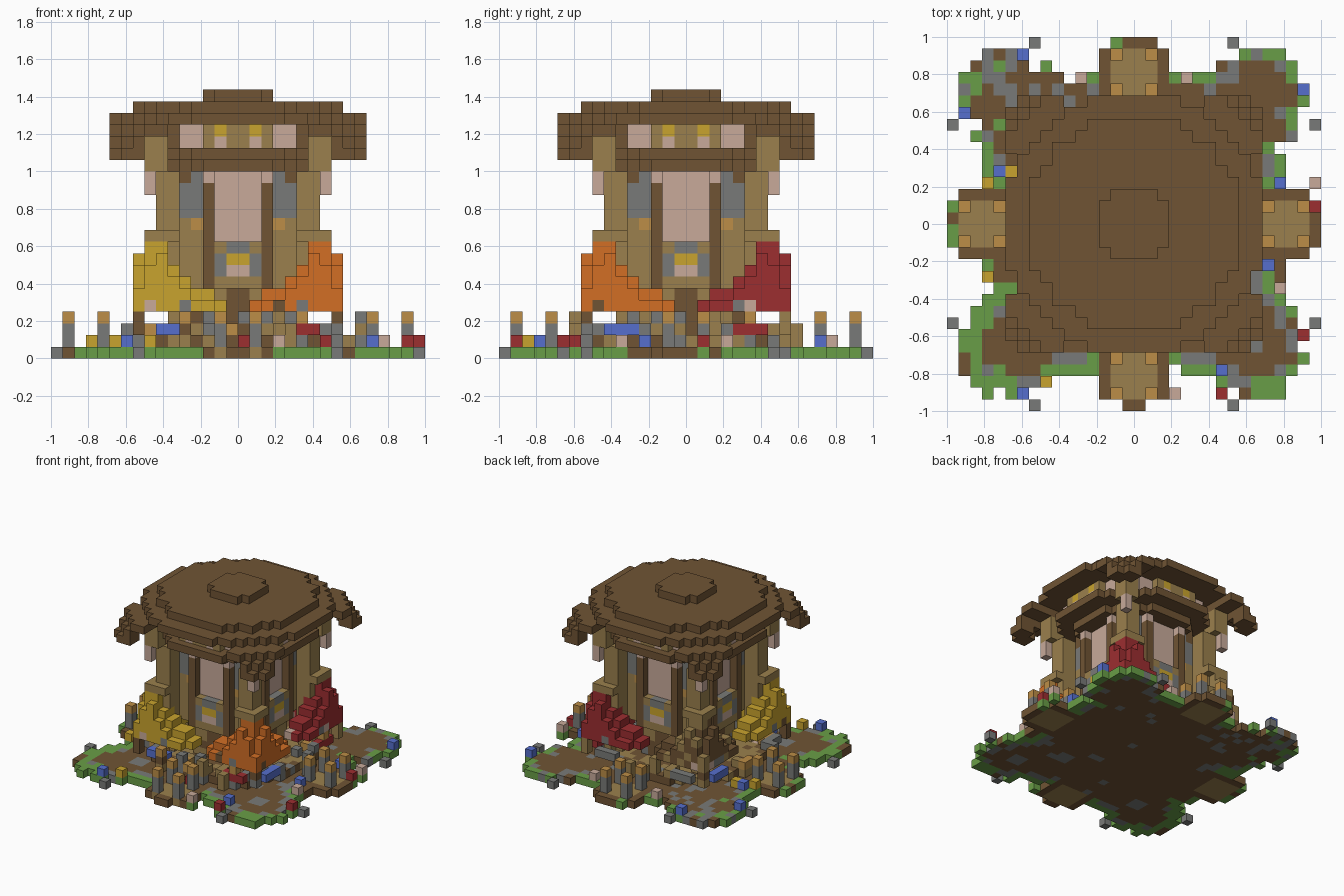
import bpy
import bmesh
import random
from math import hypot
from mathutils import Vector, noise

random.seed(7)
U = 1 / 16          # edge of one cube
HALF = 16           # cubes from centre to edge

if "Cube" in bpy.data.objects:
    bpy.data.objects.remove(bpy.data.objects["Cube"])

HEX = {
    "brown": "705434", "tan": "9B804D", "ochre": "BC8D47", "pink": "C8AA9A",
    "grey": "797A78", "green": "699E47", "yellow": "C9A42E", "orange": "D26E25",
    "red": "9C2E30", "blue": "566FCD",
}
NAMES = list(HEX)
MATS = []


def linear(pair):
    c = int(pair, 16) / 255
    return c / 12.92 if c < 0.04 else ((c + 0.055) / 1.055) ** 2.4


for name, code in HEX.items():
    m = bpy.data.materials.new(name)
    m.use_nodes = True
    rgba = [linear(code[n:n + 2]) for n in (0, 2, 4)] + [1]
    m.diffuse_color = rgba
    m.node_tree.nodes["Principled BSDF"].inputs["Base Color"].default_value = rgba
    MATS.append(m)

cells = {}          # (i, j, k) -> (part, colour)


def fold(n):
    """Distance index from the centre line, same on both sides."""
    return n if n >= 0 else -1 - n


def put(part, i, j, k, colour):
    cells[i, j, k] = (part, colour)


def plan():
    """All plan cells with their smaller and larger folded index and radius."""
    for i in range(-HALF, HALF):
        for j in range(-HALF, HALF):
            a, b = fold(i), fold(j)
            yield i, j, min(a, b), max(a, b), hypot(i + .5, j + .5)


def disc(part, k, radius, colour):
    for i, j, lo, hi, r in plan():
        if r < radius:
            put(part, i, j, k, colour)


def spot(part, x, y, k, colour):
    put(part, int(x // U), int(y // U), k, colour)


# Ground: lobed island with a grassy, stony edge
REACH = [16, 16, 15, 13, 13, 13, 13, 14, 14, 15, 15, 15, 15, 14, 0, 0]
land = {}
for i, j, lo, hi, r in plan():
    cut = random.random() < .12 and lo > 1
    if hi < REACH[lo] - cut - (lo == 1 and j < -14):
        land[i, j] = (lo, hi)
for (i, j), (lo, hi) in land.items():
    def missing(d):
        return any((i + p * d, j + q * d) not in land
                   for p, q in ((1, 0), (-1, 0), (0, 1), (0, -1)))
    n = noise.noise(Vector((i * .37, j * .37, 3.3)))
    colour = "brown"
    if missing(1):
        colour = "green" if n > .1 else random.choice(["green", "green", "brown", "grey"])
    elif missing(2):
        colour = "green" if n > .12 else "grey" if n > -.15 else "brown"
    elif n > .36:
        colour = "grey"
    if lo < 3 and hi > 10 and (lo == 2 or i > 10 or j < -10):
        colour = "brown"
    if lo < 2 and 11 <= hi <= 14:
        colour = "tan"
    put("ground", i, j, 0, colour)

# Four gates: pairs of short posts beside each path
for i, j, lo, hi, r in plan():
    if lo == 1 and hi in (11, 14):
        for k in (1, 2, 3):
            put("gate_posts", i, j, k, "ochre" if k == 3 else "grey")
    if (lo, hi) == (8, 15):
        put("edge_stones", i, j, 0, "grey")

# Plinth and the small fence around it, with a few painted blocks
for i, j, lo, hi, r in plan():
    if r < 9.3:
        put("plinth", i, j, 1, random.choice(["tan", "tan", "brown"]))
    if 7.6 < r < 10.6 and random.random() < .42:
        top = random.choice([1, 2, 2, 3])
        if hi in (6, 7):
            top = min(top, 2)
        for k in range(1, top + 1):
            put("fence", i, j, k, random.choice(["tan", "brown", "grey"]))
        if top > 1:
            put("fence", i, j, top, random.choice(["ochre", "tan", "grey"]))
        elif random.random() < .35:
            put("fence", i, j, 1, random.choice(["pink", "red", "blue"]))


def panel_colour(lo, hi, k):
    """Colour of the tower body from its place across one side."""
    if lo < 2:
        if k == 6 or (lo == 1 and k == 9):
            return "tan"
        if lo == 0:
            return {8: "yellow", 9: "grey"}.get(k, "pink")
        return "grey" if k in (7, 8) else "pink"
    if lo == 2:
        return "pink" if k == 15 else "brown"
    if k >= 12:
        return "brown" if k == 15 and lo == 4 else "grey"
    return "ochre" if k == 11 and (lo, hi) == (3, 4) else "tan"


# Central tower: narrow stem, then a body with recessed panels
for i, j, lo, hi, r in plan():
    for k in range(2, 6):
        if r < 5.2:
            base = random.choice(["tan", "brown", "grey"]) if k < 4 else "tan"
            put("stem", i, j, k, "brown" if lo < 1 and k > 2 else base)
    for k in range(6, 16):
        recess = lo < 2 and hi == 5 and k > 9
        if r < 6.4 and not recess:
            put("tower", i, j, k, panel_colour(lo, hi, k))

# Corner columns with flared heads and feet
for i, j, lo, hi, r in plan():
    for k in range(2, 19):
        shaft = 5 <= lo and hi <= 6 and 4 <= k < 16
        foot = lo == hi == 5 and k < 4
        head = 6 <= lo and hi <= 7 and k >= 16
        ledge = 5 <= lo and hi == 7 and k == 10
        if shaft or foot or head or ledge:
            put("columns", i, j, k, "tan")
        if lo == hi == 7 and k in (14, 15):
            put("columns", i, j, k, "pink")
        if lo == hi == 8 and k < 4:
            put("columns", i, j, k, random.choice(["tan", "brown", "grey"]))

# Stepped awnings wrapped around the corners, with goods below
TOPS = {1: 4, 2: 5, 3: 5, 4: 6, 5: 7, 6: 9, 7: 9}
OUTER = {6: 8, 7: 7, 8: 5}
AWNING = {(1, -1): "orange", (-1, -1): "yellow", (1, 1): "red", (-1, 1): "brown"}
GOODS = {(1, -1): ("blue", "red"), (-1, -1): ("grey", "blue"),
         (1, 1): ("red", "grey"), (-1, 1): ("blue", "grey")}
for i, j, lo, hi, r in plan():
    side = (1 if i >= 0 else -1, 1 if j >= 0 else -1)
    if 6 <= hi <= 8 and lo > 0:
        top = TOPS.get(lo, 9)
        if hi == 8:
            top = OUTER.get(lo, top - 1)
        for k in range(4, top + 1):
            colour = AWNING[side]
            if colour == "brown" and random.random() < .25:
                colour = "tan"
            if k == 4 and random.random() < .15:
                colour = random.choice(["grey", "brown", "pink"])
            put("awnings", i, j, k, colour)
    if hi == 8 and 4 <= lo <= 6:
        along_y = fold(j) == 8
        put("goods", i, j, 2, GOODS[side][along_y])

# Gallery under the roof with windows and lamps
disc("lower_eave", 16, 7, "brown")
disc("lower_eave", 17, 9.2, "brown")
for i, j, lo, hi, r in plan():
    for k in (18, 19):
        if r < 8:
            colour = "pink" if lo in (3, 4) or (lo == 1 and k == 18) else "tan"
            if lo == 1 and k == 19:
                colour = "yellow"
            if lo >= 5:
                colour = "brown"
            put("gallery", i, j, k, colour)

# Roof: stacked discs with thin corners that droop outward
disc("roof", 20, 11.2, "brown")
disc("roof", 21, 9.2, "brown")
disc("roof_cap", 22, 3.2, "brown")
for i, j, lo, hi, r in plan():
    reach = lo + hi
    if lo >= 6 and hi <= 10 and reach < 20:
        if reach <= 17:
            put("roof_corners", i, j, 19, "brown")
        if lo >= 8 and reach <= 18:
            put("roof_corners", i, j, 18, "brown")
        if lo >= 8 and reach >= 17:
            put("roof_corners", i, j, 17, "brown")

# Loose coloured blocks on the ground
LOOSE = {
    "blue": [(-.6, .91), (-.91, .6), (.9, .72), (.78, .22), (.72, -.22),
             (.47, -.78), (-.6, -.9), (-.72, .28)],
    "red": [(.97, .1), (.9, -.59), (.47, -.9)],
    "yellow": [(-.78, .22), (-.66, .28), (-.78, -.28), (-.47, -.84)],
    "pink": [(-.28, .78), (.28, .78), (.97, .22), (.78, -.34), (.22, -.9)],
}
for colour, places in LOOSE.items():
    for x, y in places:
        spot("loose_blocks", x, y, 1, colour)
        spot("ground", x, y, 0, "green")

# Turn each part into a mesh of its exposed cube faces
SIDES = [Vector(d) for d in ((1, 0, 0), (-1, 0, 0), (0, 1, 0),
                             (0, -1, 0), (0, 0, 1), (0, 0, -1))]
for part in sorted({p for p, c in cells.values()}):
    bm = bmesh.new()
    verts = {}
    for pos, (owner, colour) in cells.items():
        if owner != part:
            continue
        mid = Vector(pos) + Vector((.5, .5, .5))
        for d in SIDES:
            if tuple(int(p + q) for p, q in zip(pos, d)) in cells:
                continue
            u = Vector((d.y, d.z, d.x))
            v = d.cross(u)
            ring = []
            for s, t in ((1, 1), (-1, 1), (-1, -1), (1, -1)):
                p = mid + (d + u * s + v * t) / 2
                key = tuple(round(c) for c in p)
                if key not in verts:
                    verts[key] = bm.verts.new(Vector(key) * U)
                ring.append(verts[key])
            bm.faces.new(ring).material_index = NAMES.index(colour)
    mesh = bpy.data.meshes.new(part)
    bm.to_mesh(mesh)
    bm.free()
    for m in MATS:
        mesh.materials.append(m)
    bpy.context.collection.objects.link(bpy.data.objects.new(part, mesh))
